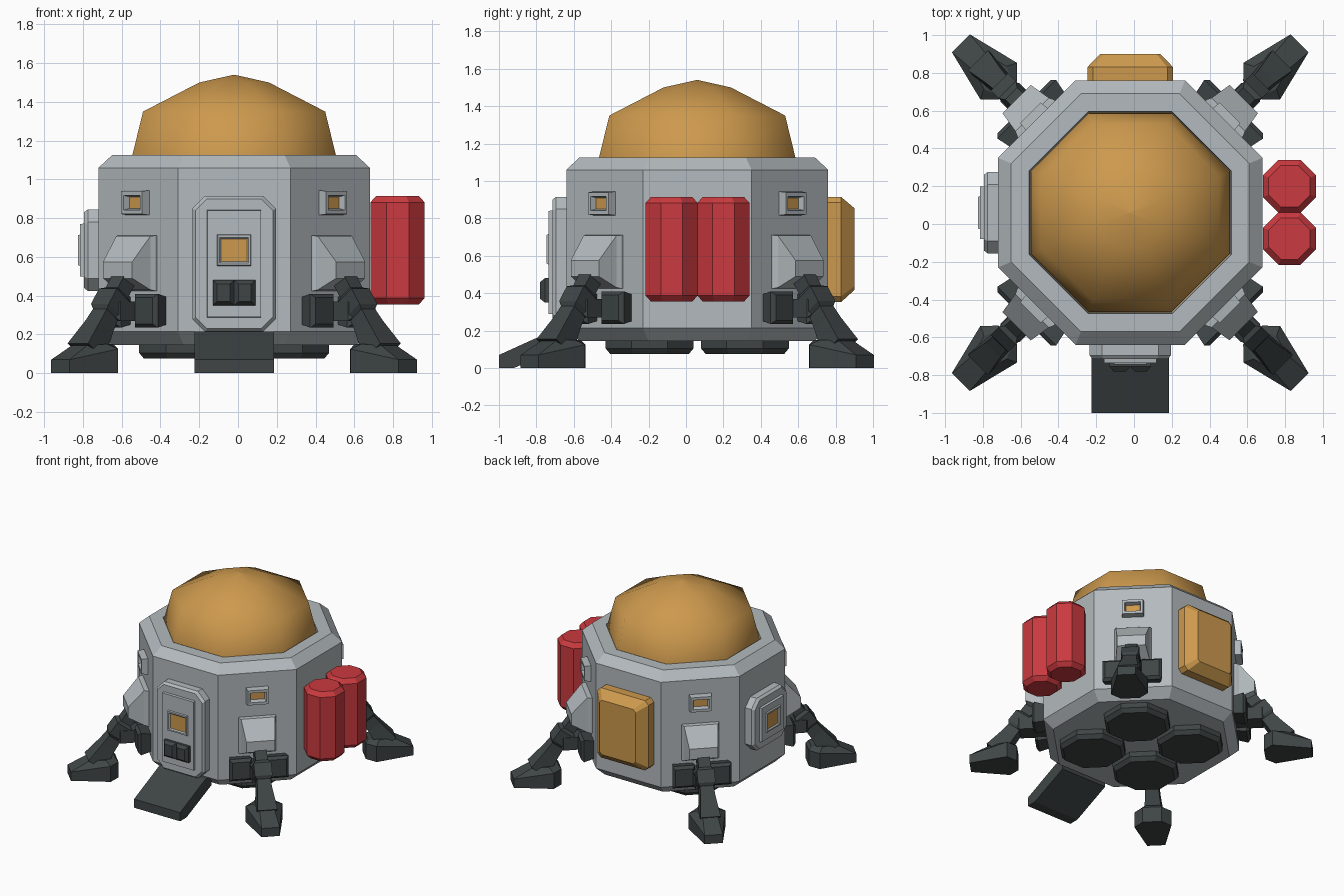
import bpy, bmesh, math

if "Cube" in bpy.data.objects:
    bpy.data.objects.remove(bpy.data.objects["Cube"])

CX, CY, APO = -0.02, 0.06, 0.70   # hull centre and flat-to-centre distance


def material(name, rgb):
    m = bpy.data.materials.new(name)
    m.diffuse_color = (*rgb, 1)
    m.use_nodes = True
    m.node_tree.nodes["Principled BSDF"].inputs["Base Color"].default_value = m.diffuse_color
    return m


GREY = material("hull_grey", (0.45, 0.49, 0.51))
DARK = material("dark_grey", (0.05, 0.06, 0.06))
GOLD = material("amber", (0.61, 0.32, 0.075))
RED = material("red", (0.59, 0.042, 0.05))


def loft(name, rings, mat, ang=None, cap=None, smooth=False):
    """Skin a stack of rings; with ang, points are (along wall, out of wall, z)."""
    bm = bmesh.new()

    def put(p):
        if ang is None:
            return bm.verts.new(p)
        t, d, z = p
        c, s = math.cos(ang), math.sin(ang)
        return bm.verts.new((CX + c * (APO + d) - s * t, CY + s * (APO + d) + c * t, z))

    vs = [[put(p) for p in r] for r in rings]
    n = len(vs[0])
    for a, b in zip(vs, vs[1:]):
        for i in range(n):
            j = (i + 1) % n
            bm.faces.new((a[i], a[j], b[j], b[i]))
    bm.faces.new(vs[0])
    last = bm.faces.new(vs[-1])
    if cap:
        last.material_index = 1
    bmesh.ops.recalc_face_normals(bm, faces=bm.faces)
    for f in bm.faces:
        f.smooth = smooth
    me = bpy.data.meshes.new(name)
    bm.to_mesh(me)
    bm.free()
    me.materials.append(mat)
    if cap:
        me.materials.append(cap)
    ob = bpy.data.objects.new(name, me)
    bpy.context.collection.objects.link(ob)
    return ob


def octagon(a, z, x=CX, y=CY):
    r = a / math.cos(math.pi / 8)
    return [(x + r * math.cos((i + .5) * math.pi / 4), y + r * math.sin((i + .5) * math.pi / 4), z)
            for i in range(8)]


def rect(w, z0, z1, d, t=0.0):
    return [(t - w, d, z0), (t + w, d, z0), (t + w, d, z1), (t - w, d, z1)]


def crect(w, z0, z1, d, c):
    return [(-w + c, d, z0), (w - c, d, z0), (w, d, z0 + c), (w, d, z1 - c),
            (w - c, d, z1), (-w + c, d, z1), (-w, d, z1 - c), (-w, d, z0 + c)]


def window(name, ang, z, d, out, w, h, gw, gh):
    """Raised frame with a sunken amber pane."""
    loft(name, [rect(w, z - h, z + h, d), rect(w - .006, z - h + .006, z + h - .006, d + out),
                rect(gw + .008, z - gh - .008, z + gh + .008, d + out),
                rect(gw, z - gh, z + gh, d + out * .4)], GREY, ang, GOLD)


def wall_panel(name, ang, z0, z1):
    """Chamfered frame, raised slab and centre window."""
    loft(name + "_frame", [crect(.215, z0, z1, -.02, .065), crect(.215, z0, z1, .055, .065),
                           crect(.2, z0 + .015, z1 - .015, .075, .06)], GREY, ang)
    loft(name + "_slab", [rect(.142, z0 + .07, z1 - .07, .05),
                          rect(.138, z0 + .075, z1 - .075, .095)], GREY, ang)
    window(name + "_window", ang, .635, .09, .015, .09, .083, .067, .058)


# Hull and dome
loft("hull", [octagon(a, z) for a, z in
              ((.63, .145), (.70, .215), (.70, 1.06), (.63, 1.125), (.535, 1.125), (.53, 1.07))], GREY)
loft("dome", [octagon(a, z) for a, z in
              ((.53, 1.06), (.525, 1.125), (.47, 1.35), (.18, 1.5), (.002, 1.54))], GOLD, smooth=True)

# Engine discs underneath
for i, (sx, sy) in enumerate(((-1, -1), (1, -1), (1, 1), (-1, 1))):
    x, y = CX + sx * .255, CY + sy * .255
    loft(f"engine_disc_{i}", [octagon(.235, .16, x, y), octagon(.235, .105, x, y),
                              octagon(.21, .075, x, y)], DARK)

# Front door with handle, and left side panel
FRONT = -math.pi / 2
wall_panel("door", FRONT, .215, .915)
for i, t in enumerate((-.055, .055)):
    loft(f"door_handle_{i}", [rect(.055, .35, .48, .09, t), rect(.055, .35, .48, .115, t),
                              rect(.033, .37, .46, .14, t)], DARK, FRONT)
wall_panel("left_panel", math.pi, .425, .845)

# Entry ramp
ramp = ((-.6, .215), (-.68, .215), (-1, .07), (-1, 0), (-.92, 0), (-.6, .14))
loft("ramp", [[(x, y, z) for y, z in ramp] for x in (-.225, .185)], DARK)

# Amber backpack at the rear
loft("rear_pack", [crect(.227, .353, .914, -.02, .03), crect(.227, .353, .914, .07, .03),
                   crect(.16, .417, .855, .14, .02)], GOLD, math.pi / 2)

# Red tanks on the right
for i, y in enumerate((-.077, .2)):
    loft(f"tank_{i}", [octagon(a, z, .823, y) for a, z in
                       ((.11, .355), (.14, .388), (.14, .882), (.11, .915))], RED)

# Diagonal walls: window, leg mount, strut, foot and side thrusters
for k in range(4):
    ang = math.pi / 4 + k * math.pi / 2
    window(f"corner_window_{k}", ang, .88, -.01, .058, .083, .065, .052, .03)
    loft(f"leg_mount_{k}", [rect(.137, .425, .71, -.02), rect(.137, .425, .71, .01),
                            rect(.125, .43, .708, .035), rect(.106, .49, .575, .15)], GREY, ang)
    # strut: square sections along a sloping line, wider at the knee
    p, q = (.06, .547), (.38, .11)
    ln = math.hypot(q[0] - p[0], q[1] - p[1])
    ux, uz = (q[0] - p[0]) / ln, (q[1] - p[1]) / ln
    rings = []
    for u, h in ((0, .045), (.3, .045), (.34, .065), (.52, .065), (.56, .05), (.7, .055), (1, .075)):
        d, z = p[0] + ux * ln * u, p[1] + uz * ln * u
        rings.append([(a * h, d - uz * b * h, z + ux * b * h)
                      for a, b in ((-1, -1), (1, -1), (1, 1), (-1, 1))])
    loft(f"leg_strut_{k}", rings, DARK, ang)
    # foot: hexagon, wide near the hull and tapering outward

    def foot_ring(*rows):
        (d0, w0, z0), (d1, w1, z1), (d2, w2, z2) = rows
        return [(-w0, d0, z0), (w0, d0, z0), (w1, d1, z1), (w2, d2, z2), (-w2, d2, z2), (-w1, d1, z1)]

    loft(f"foot_{k}", [foot_ring((.568, .067, 0), (.285, .137, 0), (.216, .07, 0)),
                       foot_ring((.568, .067, .07), (.285, .137, .125), (.216, .07, .125)),
                       foot_ring((.42, .055, .148), (.31, .085, .15), (.235, .055, .15))], DARK, ang)
    # paired thruster blocks joined by a bar behind the strut
    for side, s in (("left", -1), ("right", 1)):
        loft(f"side_thruster_{side}_{k}", [rect(.07, .255, .39, -.02, s * .13),
                                           rect(.085, .235, .41, .075, s * .135),
                                           rect(.065, .255, .39, .095, s * .135)], DARK, ang)
    loft(f"thruster_bar_{k}", [rect(.07, .27, .37, -.02), rect(.07, .27, .37, .2),
                               rect(.05, .29, .35, .22)], DARK, ang)
